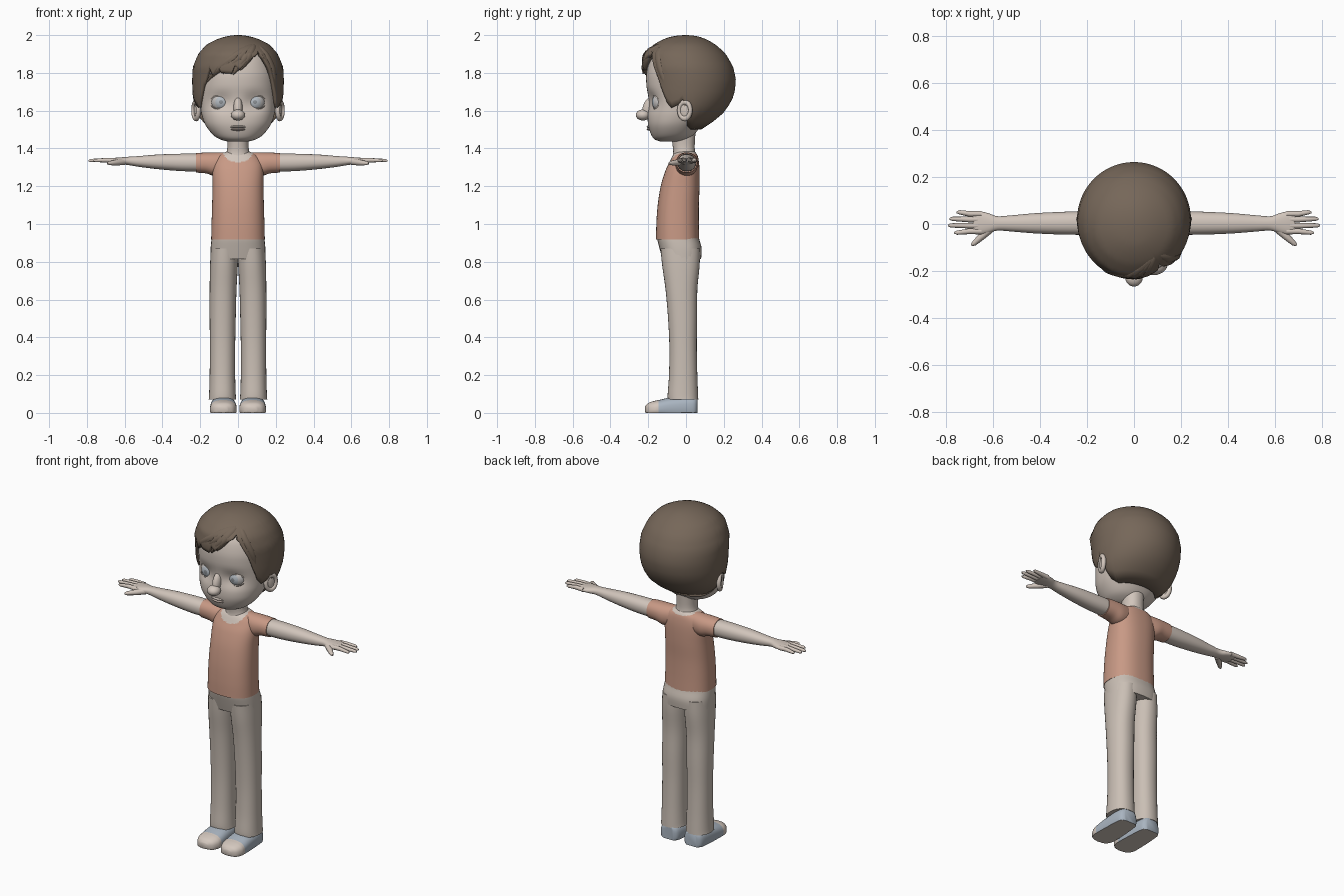
import bpy, bmesh, math
from mathutils import Matrix, Vector

if "Cube" in bpy.data.objects:
    bpy.data.objects.remove(bpy.data.objects["Cube"], do_unlink=True)


def material(name, r, g, b):
    m = bpy.data.materials.new(name)
    m.use_nodes = True
    m.diffuse_color = (r, g, b, 1)
    bsdf = next(n for n in m.node_tree.nodes if n.type == 'BSDF_PRINCIPLED')
    bsdf.inputs["Base Color"].default_value = (r, g, b, 1)
    bsdf.inputs["Roughness"].default_value = 0.8
    return m


SKIN = material("skin", .64, .56, .50)
LIP = material("lip", .55, .45, .40)
HAIR = material("brown hair", .18, .135, .10)
SHIRT = material("salmon shirt", .58, .32, .235)
PANTS = material("beige trousers", .59, .52, .46)
CREAM = material("shoe cream", .66, .58, .52)
BLUE = material("shoe blue", .40, .46, .53)
WHITE = material("eye white", .56, .54, .53)
IRIS = material("iris grey blue", .45, .49, .53)
PUPIL = material("pupil grey", .26, .28, .30)


def finish(ob):
    """Smooth shading that keeps real edges sharp."""
    bpy.ops.object.select_all(action='DESELECT')
    ob.select_set(True)
    bpy.context.view_layer.objects.active = ob
    bpy.ops.object.shade_smooth_by_angle(angle=math.radians(45))
    return ob


def from_bmesh(name, bm, mats, rule=None):
    bmesh.ops.recalc_face_normals(bm, faces=bm.faces)
    me = bpy.data.meshes.new(name)
    bm.to_mesh(me)
    bm.free()
    for m in mats:
        me.materials.append(m)
    if rule:
        for p in me.polygons:
            p.material_index = rule(p.center, p.normal)
    ob = bpy.data.objects.new(name, me)
    bpy.context.collection.objects.link(ob)
    return finish(ob)


def resample(rings, k):
    """Catmull-Rom curve through the rings, k steps per span."""
    out = []
    for i in range(len(rings) - 1):
        a, b, c, d = (rings[max(0, min(len(rings) - 1, i + j))] for j in (-1, 0, 1, 2))
        for n in range(k):
            t = n / k
            out.append([.5 * (2 * q + (r - p) * t + (2 * p - 5 * q + 4 * r - s) * t * t
                              + (3 * q - p - 3 * r + s) * t ** 3)
                        for p, q, r, s in zip(a, b, c, d)])
    return out + [list(rings[-1])]


def loft(name, axis, rings, mats, mirror=False, power=2.2, seg=32, k=4, rule=None, shape=None):
    """Rings are (position, low u, high u, low v, high v) along one axis."""
    bm = bmesh.new()
    rows = []
    for t, u0, u1, v0, v1 in resample(rings, k):
        row = []
        for i in range(seg):
            a = math.tau * i / seg
            c, s = (math.copysign(abs(f) ** (2 / power), f) for f in (math.cos(a), math.sin(a)))
            u, v = (u0 + u1 + (u1 - u0) * c) / 2, (v0 + v1 + (v1 - v0) * s) / 2
            co = Vector({'X': (t, u, v), 'Y': (u, t, v), 'Z': (u, v, t)}[axis])
            if shape:
                shape(co)
            row.append(bm.verts.new(co))
        rows.append(row)
    for lo, hi in zip(rows, rows[1:]):
        for i in range(seg):
            j = (i + 1) % seg
            bm.faces.new((lo[i], lo[j], hi[j], hi[i]))
    bm.faces.new(rows[0])
    bm.faces.new(rows[-1])
    ob = from_bmesh(name, bm, mats, rule)
    if mirror:
        ob.modifiers.new("Mirror", 'MIRROR').use_mirror_merge = False
    return ob


def ball(name, loc, scale, mat, rot=(0, 0, 0)):
    bpy.ops.mesh.primitive_uv_sphere_add(segments=24, ring_count=16, location=loc, rotation=rot)
    ob = bpy.context.object
    ob.name, ob.scale = name, scale
    ob.data.materials.append(mat)
    return finish(ob)


def strand(name, pts, radii, mat):
    """Tapered round strip along a path."""
    cu = bpy.data.curves.new(name, 'CURVE')
    cu.dimensions, cu.bevel_depth, cu.bevel_resolution, cu.use_fill_caps = '3D', 1, 3, True
    sp = cu.splines.new('POLY')
    sp.points.add(len(pts) - 1)
    for p, co, r in zip(sp.points, pts, radii):
        p.co, p.radius = (*co, 1), r
    cu.materials.append(mat)
    ob = bpy.data.objects.new(name, cu)
    bpy.context.collection.objects.link(ob)


# Trousers and shoes
loft("trouser_hips", 'Z', [(.815, -.146, .146, -.125, .08), (.87, -.145, .145, -.14, .083),
     (.92, -.14, .14, -.152, .07), (.94, -.135, .135, -.15, .068)], [PANTS], power=2.5)
loft("trouser_legs", 'Z', [(.072, .01, .155, -.096, .065), (.1, .012, .153, -.097, .064),
     (.2, .015, .15, -.09, .06), (.35, .015, .149, -.088, .057), (.5, .012, .15, -.095, .059),
     (.65, .008, .15, -.108, .06), (.78, .001, .148, -.126, .072), (.87, 0, .143, -.135, .075)],
     [PANTS], mirror=True)


def flat_sole(co):
    co.z = max(co.z, 0)


loft("shoes", 'Y', [(-.216, .055, .1, .005, .035), (-.2, .026, .13, -.02, .052),
     (-.17, .01, .146, -.03, .063), (-.145, .007, .148, -.03, .068), (-.09, .008, .147, -.03, .08),
     (.0, .014, .143, -.03, .09), (.045, .022, .135, -.03, .088), (.061, .04, .115, -.02, .08)],
     [CREAM, BLUE], mirror=True, power=2.6, shape=flat_sole,
     rule=lambda c, n: int(c.y > -.145 and n.z > -.7))


# Shirt with a scooped neckline showing skin
def neckline(c, n):
    depth = .065 if c.y < 0 else .025
    return int((c.x / .08) ** 2 + ((c.z - 1.39) / depth) ** 2 < 1)


loft("shirt", 'Z', [(.918, -.142, .142, -.158, .07), (1.0, -.14, .14, -.157, .068),
     (1.1, -.137, .137, -.15, .068), (1.2, -.135, .135, -.134, .072),
     (1.28, -.135, .135, -.11, .072), (1.33, -.127, .127, -.086, .068),
     (1.365, -.1, .1, -.068, .06), (1.385, -.055, .055, -.05, .045)],
     [SHIRT, SKIN], power=2.4, seg=72, k=8, rule=neckline)
loft("sleeves", 'X', [(.05, -.045, .05, 1.27, 1.38), (.12, -.055, .062, 1.255, 1.379),
     (.17, -.053, .061, 1.268, 1.378), (.222, -.05, .058, 1.272, 1.376)], [SHIRT], mirror=True)

# Arms and hands
loft("arms", 'X', [(.2, -.046, .054, 1.278, 1.372), (.3, -.045, .052, 1.28, 1.372),
     (.42, -.04, .046, 1.29, 1.368), (.52, -.032, .037, 1.302, 1.36),
     (.58, -.028, .033, 1.312, 1.356), (.62, -.039, .046, 1.316, 1.353),
     (.655, -.045, .054, 1.32, 1.35), (.685, -.042, .053, 1.325, 1.346)], [SKIN], mirror=True)
for side, label in ((1, "left"), (-1, "right")):
    for i, (y0, y1, tip) in enumerate(((.043, .05, .755), (.019, .022, .785),
                                       (-.007, -.006, .792), (-.031, -.037, .765))):
        strand(f"finger_{label}_{i + 1}", [(side * x, y, z) for x, y, z in (
            (.65, y0, 1.336), (.7, y0, 1.338), (tip - .012, y1, 1.336), (tip, y1, 1.335))],
            (.013, .012, .009, .004), SKIN)
    strand(f"thumb_{label}", [(side * x, y, z) for x, y, z in (
        (.605, -.015, 1.33), (.645, -.05, 1.325), (.68, -.082, 1.322), (.692, -.09, 1.321))],
        (.018, .016, .011, .005), SKIN)

# Neck and head with shallow eye sockets
loft("neck", 'Z', [(1.33, -.08, .08, -.078, .058), (1.37, -.064, .064, -.068, .05),
     (1.41, -.056, .056, -.07, .046), (1.48, -.06, .06, -.08, .05)], [SKIN])


def sockets(co):
    if co.y < 0:
        d = ((abs(co.x) - .09) / .06) ** 2 + ((co.z - 1.645) / .045) ** 2
        co.y += .022 * math.exp(-d)


loft("head", 'Z', [(1.436, -.05, .05, -.13, -.03), (1.446, -.09, .09, -.163, .0),
     (1.47, -.13, .13, -.183, .04), (1.52, -.17, .17, -.2, .08), (1.57, -.19, .19, -.203, .12),
     (1.62, -.199, .199, -.2, .15), (1.68, -.204, .204, -.202, .17), (1.74, -.205, .205, -.21, .19),
     (1.81, -.2, .2, -.208, .2), (1.89, -.165, .165, -.18, .17), (1.94, -.1, .1, -.1, .1)],
     [SKIN], seg=64, shape=sockets)
ball("nose_tip", (0, -.228, 1.577), (.037, .038, .029), SKIN)
ball("nose_bridge", (0, -.197, 1.615), (.024, .032, .06), SKIN, (-.3, 0, 0))
ball("upper_lip", (0, -.186, 1.515), (.046, .022, .009), SKIN)
ball("lower_lip", (0, -.186, 1.502), (.04, .022, .009), LIP)

# Eyes, eyelids and ears
for side, label in ((1, "left"), (-1, "right")):
    place = Matrix.Translation((side * .09, -.125, 1.645))
    centre = place.translation.copy()
    bm = bmesh.new()
    bmesh.ops.create_uvsphere(bm, u_segments=24, v_segments=16, radius=.055,
                              matrix=place @ Matrix.Rotation(math.pi / 2, 4, 'X'))
    from_bmesh(f"eyeball_{label}", bm, [WHITE, IRIS, PUPIL],
               lambda c, n: 2 if n.y < -.985 else int(n.y < -.85))
    bm = bmesh.new()
    bmesh.ops.create_uvsphere(bm, u_segments=40, v_segments=24, radius=.06,
                              matrix=place @ Matrix.Rotation(math.pi / 2, 4, 'Y'))
    gap = []
    for f in bm.faces:
        d = f.calc_center_median() - centre
        if abs(math.atan2(d.z, -d.y)) < math.radians(36):
            gap.append(f)
    bmesh.ops.delete(bm, geom=gap, context='FACES')
    from_bmesh(f"eyelids_{label}", bm, [SKIN])

    spot, turn = (side * .222, -.006, 1.602), (0, math.pi / 2, -.4 * side)
    bpy.ops.mesh.primitive_torus_add(location=spot, rotation=turn, major_segments=32,
                                     minor_segments=12, major_radius=.032, minor_radius=.011)
    rim = bpy.context.object
    rim.name, rim.scale = f"ear_rim_{label}", (1.36, 1, 1.2)
    rim.data.materials.append(SKIN)
    finish(rim)
    ball(f"ear_bowl_{label}", (side * .215, -.01, 1.6), (.05, .034, .014), SKIN, turn)

# Hair cap: (height, half width, front, back), trimmed by a hairline of (angle, height)
PROFILE = [(2.0, 0, .0, .0), (1.99, .075, -.085, .075), (1.95, .165, -.17, .155),
           (1.9, .21, -.223, .21), (1.83, .239, -.236, .25), (1.76, .243, -.228, .265),
           (1.68, .24, -.22, .255), (1.6, .225, -.2, .212), (1.55, .195, -.16, .155), (1.5, .14, -.1, .08)]
HAIRLINE = [(-180, 1.5), (-112, 1.5), (-96, 1.52), (-88, 1.6), (-82, 1.66), (-76, 1.63), (-66, 1.615),
            (-58, 1.66), (-50, 1.73), (-46, 1.75), (-40, 1.83), (-34, 1.785), (-26, 1.83), (-22, 1.8),
            (-8, 1.795), (-4, 1.84), (2, 1.815), (12, 1.86), (28, 1.895), (34, 1.92), (40, 1.86),
            (46, 1.8), (52, 1.72), (60, 1.64), (66, 1.615), (76, 1.63), (82, 1.66), (88, 1.6),
            (96, 1.52), (112, 1.5), (180, 1.5)]


def lookup(table, x):
    for a, b in zip(table, table[1:]):
        if x <= b[0]:
            t = (x - a[0]) / (b[0] - a[0])
            return [p + (q - p) * t for p, q in zip(a, b)]
    return list(table[-1])


DOME = [(math.sqrt(2.0 - z), w, f, b) for z, w, f, b in PROFILE]


def hair_point(angle, s):
    _, w, f, b = lookup(DOME, s)
    a = math.radians(angle)
    return Vector((w * math.sin(a), (f + b) / 2 - (b - f) / 2 * math.cos(a), 2.0 - s * s))


bm = bmesh.new()
ROWS = 22
crown = bm.verts.new((0, 0, 2.0))
cols = []
for angle in range(-180, 180, 2):
    end = math.sqrt(2.0 - lookup(HAIRLINE, angle)[1])
    cols.append([bm.verts.new(hair_point(angle, end * i / ROWS)) for i in range(1, ROWS + 1)])
for a, b in zip(cols, cols[1:] + cols[:1]):
    bm.faces.new((crown, a[0], b[0]))
    for i in range(ROWS - 1):
        bm.faces.new((a[i], a[i + 1], b[i + 1], b[i]))
cap = from_bmesh("hair_cap", bm, [HAIR])
thick = cap.modifiers.new("Solidify", 'SOLIDIFY')
thick.thickness, thick.offset = .022, -1

# Swept locks running from the parting to the fringe tips
CORE = Vector((0, .015, 1.75))
for i, (tip, z) in enumerate(((-46, 1.755), (-34, 1.79), (-21, 1.8), (-7, 1.795), (3, 1.82), (60, 1.66))):
    s0, s1 = .2, math.sqrt(2.0 - z)
    path = []
    for n in range(9):
        t = n / 8
        p = hair_point(38 + (tip - 38) * t, s0 + (s1 - s0) * t ** 1.3)
        path.append(CORE + (p - CORE) * .93)
    strand(f"fringe_lock_{i + 1}", path, (.008, .018, .023, .025, .025, .024, .021, .015, .004), HAIR)
